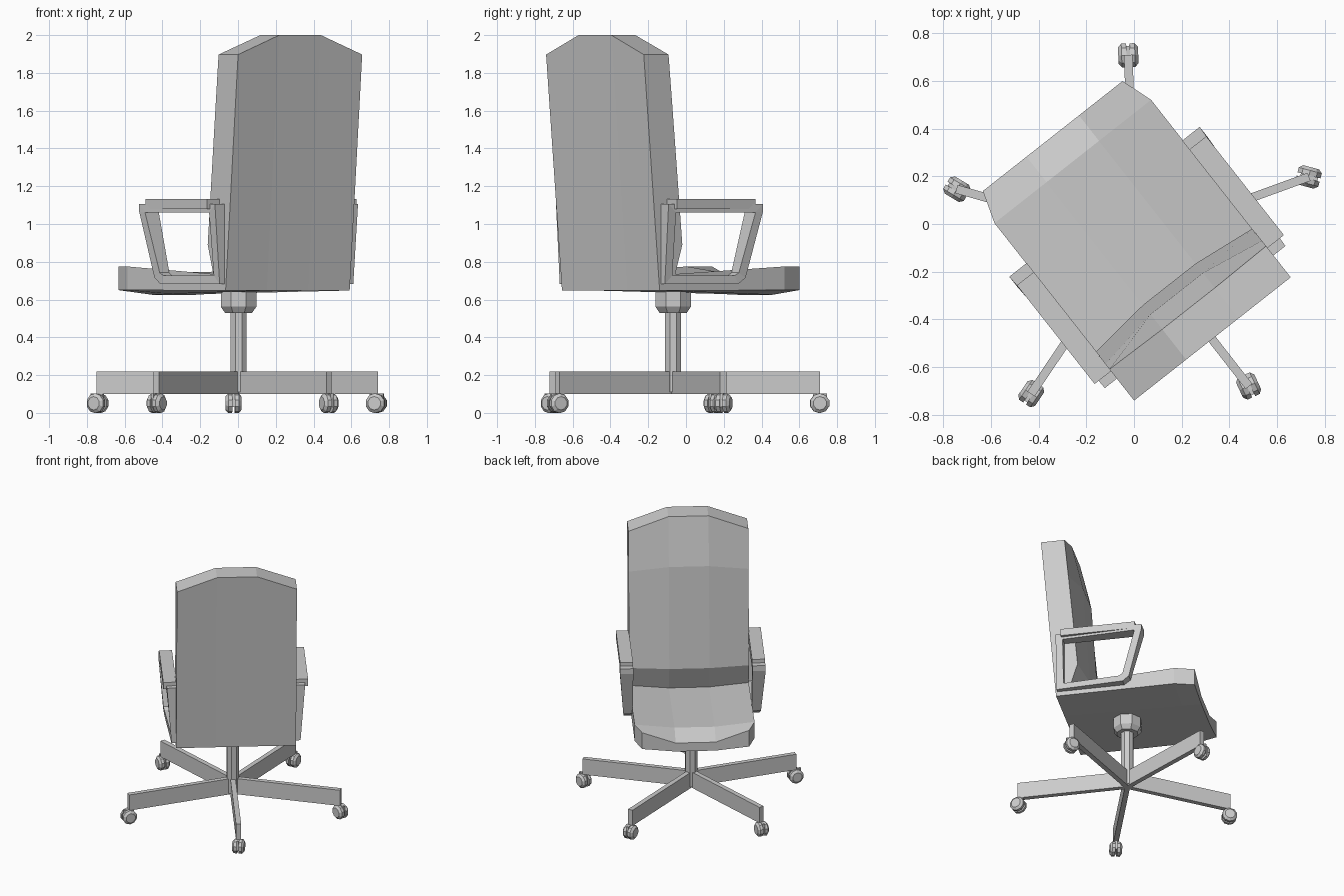
import bpy, bmesh
from math import pi, cos, sin, radians
from mathutils import Matrix

if "Cube" in bpy.data.objects:
    bpy.data.objects.remove(bpy.data.objects["Cube"])

CENTRE = Matrix.Translation((0.003, -0.068, 0))
CHAIR = CENTRE @ Matrix.Rotation(radians(38.2), 4, 'Z')   # local +y is the sitter's front


def finish(name, bm, matrix):
    bmesh.ops.transform(bm, matrix=matrix, verts=bm.verts)
    bmesh.ops.recalc_face_normals(bm, faces=bm.faces)
    mesh = bpy.data.meshes.new(name)
    bm.to_mesh(mesh)
    bm.free()
    obj = bpy.data.objects.new(name, mesh)
    bpy.context.collection.objects.link(obj)
    return obj


def box(name, lo, hi, matrix):
    bm = bmesh.new()
    bmesh.ops.create_cube(bm, size=1)
    for v in bm.verts:
        v.co = [(a + b) / 2 + c * (b - a) for a, b, c in zip(lo, hi, v.co)]
    return finish(name, bm, matrix)


def lathe(name, profile, matrix, sides=8):
    """Capped stack of (radius, z) rings with flats facing the axes."""
    bm = bmesh.new()
    rings = []
    for r, z in profile:
        r /= cos(pi / sides)
        rings.append([bm.verts.new((r * cos((i + .5) * 2 * pi / sides),
                                    r * sin((i + .5) * 2 * pi / sides), z))
                      for i in range(sides)])
    for a, b in zip(rings, rings[1:]):
        for i in range(sides):
            j = (i + 1) % sides
            bm.faces.new((a[i], a[j], b[j], b[i]))
    bm.faces.new(rings[0])
    bm.faces.new(rings[-1])
    return finish(name, bm, matrix)


# Seat and back: one L-shaped shell lofted over four columns
# each row: half width, edge (y, z), centre (y, z)
rows = [
    (.418, (-.42, .648), (-.42, .648)),    # rear bottom
    (.418, (-.527, 1.897), (-.527, 2.0)),  # rear top
    (.418, (-.36, 1.897), (-.365, 2.0)),   # front top
    (.418, (-.332, 1.6), (-.285, 1.65)),   # headrest crease
    (.418, (-.267, .89), (-.235, .89)),    # lumbar edge
    (.418, (-.315, .735), (-.30, .715)),   # joint with the seat
    (.418, (.42, .775), (.42, .745)),
    (.373, (.556, .775), (.556, .69)),     # front lip
    (.373, (.556, .65), (.556, .625)),
    (.418, (.42, .65), (.42, .63)),
]
bm = bmesh.new()
cols = []
for side in (-1, -.33, .33, 1):
    col = []
    for w, edge, mid in rows:
        y, z = edge if abs(side) == 1 else mid
        x = side * w if abs(side) == 1 else (.14 if side > 0 else -.14)
        col.append(bm.verts.new((x, y, z)))
    cols.append(col)
n = len(rows)
for a, b in zip(cols, cols[1:]):
    for i in range(n):
        j = (i + 1) % n
        bm.faces.new((a[i], a[j], b[j], b[i]))
for col in (cols[0], cols[-1]):
    bm.faces.new(col[6:10])
    bm.faces.new((col[0], col[4], col[5], col[6], col[9]))
    bm.faces.new(col[0:5])
finish("seat_and_back", bm, CHAIR)

# Armrests: closed loop frame, narrower low down and at the rear, with a pad on top
outer = [(-.41, .682), (.065, .682), (.11, .715), (.205, 1.065), (.205, 1.105), (-.41, 1.105)]
inner = [(-.36, .727), (.04, .727), (.065, .742), (.155, 1.06), (.15, 1.062), (-.36, 1.062)]
width = [.45, .475, .48, .508, .508, .482]
for side, label in ((-1, "left"), (1, "right")):
    bm = bmesh.new()
    loops = [[bm.verts.new((side * (w if wide else .415), y, z))
              for w, (y, z) in zip(width, pts)]
             for wide, pts in ((0, outer), (1, outer), (1, inner), (0, inner))]
    for a, b in zip(loops, loops[1:] + loops[:1]):
        for i in range(6):
            j = (i + 1) % 6
            bm.faces.new((a[i], a[j], b[j], b[i]))
    finish("arm_frame_" + label, bm, CHAIR)
    x0, x1 = sorted((side * .415, side * .505))
    box("arm_pad_" + label, (x0, -.37, 1.08), (x1, .157, 1.132), CHAIR)

# Gas column and seat hub
lathe("column", [(.042, .11), (.042, .56)], CENTRE)
lathe("seat_hub", [(.072, .53), (.094, .562), (.094, .652)], CENTRE)

# Five-legged base with swivelled twin-wheel casters
for k, swivel in enumerate((0, -15, 0, -13, -35)):
    turn = CENTRE @ Matrix.Rotation(radians(92 + 72 * k), 4, 'Z')
    box(f"base_leg_{k}", (0, -.018, .1), (.778, .018, .22), turn)
    caster = (turn @ Matrix.Translation((.776, 0, .051))
              @ Matrix.Rotation(radians(swivel), 4, 'Z'))
    box(f"caster_web_{k}", (-.035, -.008, -.02), (.04, .008, .052), caster)
    for s in (-1, 1):
        axle = caster @ Matrix.Rotation(-s * pi / 2, 4, 'X')
        lathe(f"caster_wheel_{k}_{'a' if s < 0 else 'b'}",
              [(.05, .007), (.05, .028), (.034, .042)], axle, 10)
